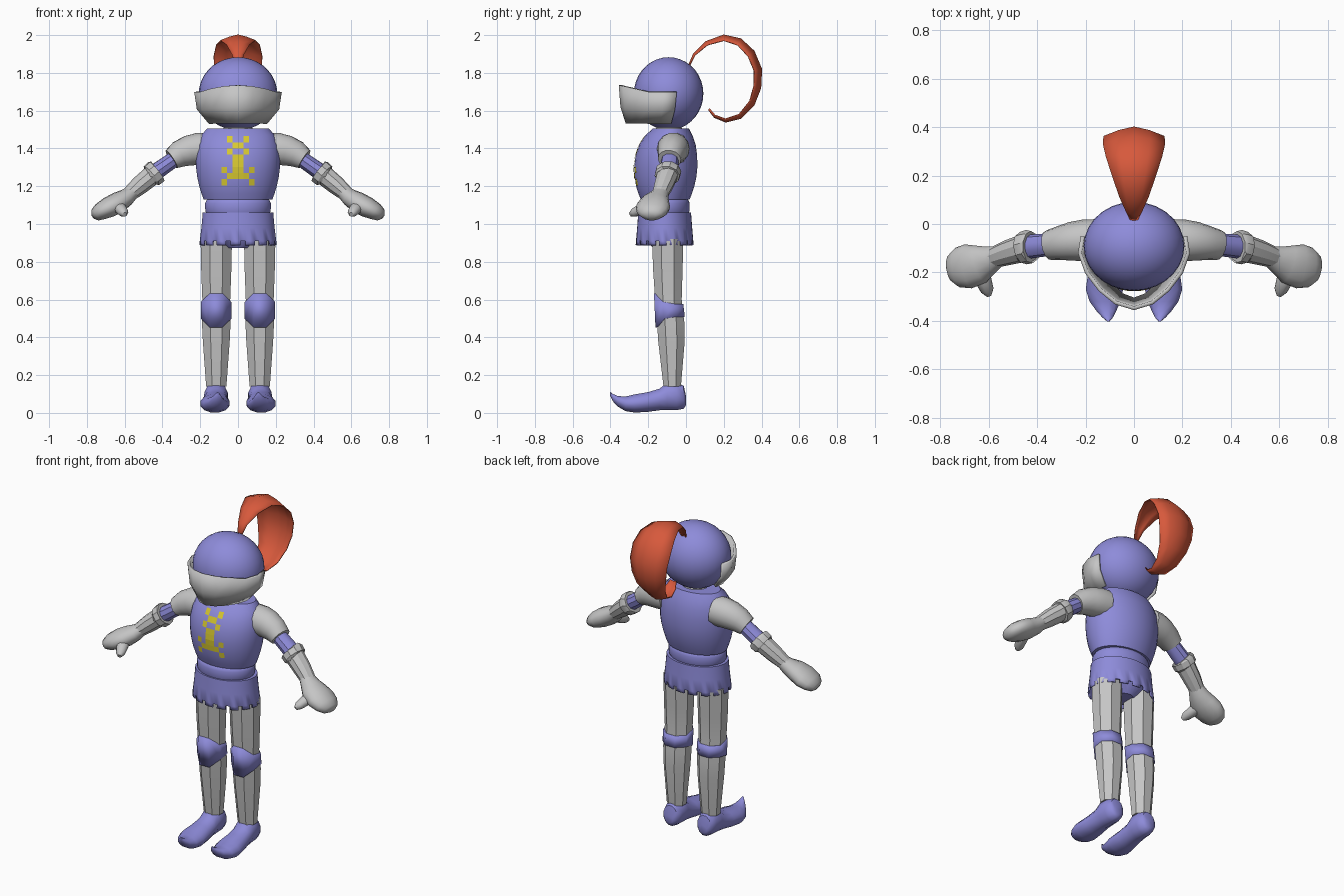
import bpy, bmesh
from math import sin, cos, pi, radians
from mathutils import Vector
from mathutils.bvhtree import BVHTree

if "Cube" in bpy.data.objects:
    bpy.data.objects.remove(bpy.data.objects["Cube"])


def material(name, r, g, b):
    m = bpy.data.materials.new(name)
    m.use_nodes = True
    m.diffuse_color = (r, g, b, 1)
    m.node_tree.nodes["Principled BSDF"].inputs["Base Color"].default_value = (r, g, b, 1)
    return m


purple = material("violet_cloth", 0.27, 0.26, 0.70)
grey = material("grey_armour", 0.56, 0.56, 0.56)
red = material("red_feather", 0.68, 0.10, 0.045)
yellow = material("yellow_emblem", 0.68, 0.58, 0.03)


def finish(name, bm, mat, mirror=False, thick=0, angle=35, offset=-1):
    bmesh.ops.recalc_face_normals(bm, faces=bm.faces)
    mesh = bpy.data.meshes.new(name)
    bm.to_mesh(mesh)
    bm.free()
    mesh.materials.append(mat)
    ob = bpy.data.objects.new(name, mesh)
    bpy.context.collection.objects.link(ob)
    bpy.ops.object.select_all(action='DESELECT')
    ob.select_set(True)
    bpy.context.view_layer.objects.active = ob
    bpy.ops.object.shade_smooth_by_angle(angle=radians(angle))
    if thick:
        s = ob.modifiers.new("thickness", 'SOLIDIFY')
        s.thickness, s.offset = thick, offset
    if mirror:
        ob.modifiers.new("mirror", 'MIRROR').use_mirror_merge = False
    return ob


def loft(name, rings, mat, closed=True, caps=True, skip=None, **options):
    """Skin a list of equal-length point rings."""
    bm = bmesh.new()
    rows = [[bm.verts.new(p) for p in ring] for ring in rings]
    n = len(rows[0])
    for r in range(len(rows) - 1):
        for i in range(n if closed else n - 1):
            if not (skip and skip(r, i)):
                j = (i + 1) % n
                bm.faces.new((rows[r][i], rows[r][j], rows[r + 1][j], rows[r + 1][i]))
    if closed and caps:
        bm.faces.new(rows[0])
        bm.faces.new(rows[-1])
    return finish(name, bm, mat, **options)


def ellipse(cx, cy, z, rx, ry, n=32):
    """Horizontal ring with flat sides facing the axes."""
    turns = [2 * pi * (i + 0.5) / n for i in range(n)]
    return [Vector((cx + rx * cos(a), cy + ry * sin(a), z)) for a in turns]


def tube(name, stops, mat, n=14, **options):
    """Skin along a path of (x, y, z, flat radius, upright radius)."""
    pts = [Vector(s[:3]) for s in stops]
    rings = []
    for k, s in enumerate(stops):
        d = (pts[min(k + 1, len(pts) - 1)] - pts[max(k - 1, 0)]).normalized()
        u = d.cross(Vector((0, 0, 1))).normalized()
        v = u.cross(d)
        turns = [2 * pi * i / n for i in range(n)]
        rings.append([pts[k] + u * s[3] * cos(a) + v * s[4] * sin(a) for a in turns])
    return loft(name, rings, mat, **options)


# Helmet
bm = bmesh.new()
bmesh.ops.create_uvsphere(bm, u_segments=28, v_segments=18, radius=1)
for v in bm.verts:
    v.co = Vector((v.co.x * 0.208, v.co.y * 0.184 - 0.092, v.co.z * 0.193 + 1.69))
finish("helmet", bm, purple, angle=60)

# Visor: half outlines at top, middle and bottom, reflected across x
top = [(0.212, -0.05), (0.224, -0.12), (0.195, -0.2), (0.14, -0.272), (0.075, -0.325), (0, -0.348)]
rings = []
for scale, y_scale, y_shift, z, lift in ((1, 1, 0, 1.70, 0.035), (0.94, 0.94, -0.012, 1.61, 0.01),
                                         (0.66, 0.78, -0.04, 1.535, 0)):
    half = [Vector((x * scale, y * y_scale + y_shift, z + lift * max(0, -y - 0.2) / 0.148))
            for x, y in top]
    rings.append(half + [Vector((-p.x, p.y, p.z)) for p in half[-2::-1]])
loft("visor", rings, grey, closed=False, thick=0.016, angle=40, offset=0)

# Plume: curled ribbon whose edges bend toward the curl centre
curl = Vector((0, 0.2, 1.77))
spine = [(0.01, 1.83, 0.012), (0.04, 1.9, 0.03), (0.105, 1.965, 0.06), (0.2, 2.0, 0.09),
         (0.29, 1.98, 0.115), (0.36, 1.915, 0.128), (0.4, 1.82, 0.125), (0.395, 1.72, 0.115),
         (0.36, 1.63, 0.095), (0.29, 1.56, 0.07), (0.21, 1.54, 0.05), (0.15, 1.565, 0.035),
         (0.12, 1.605, 0.02)]
rings = []
for y, z, w in spine:
    mid = Vector((0, y, z))
    inward = (curl - mid).normalized()
    rings.append([mid + Vector((w * t, 0, 0)) + inward * 0.32 * w * abs(t) ** 1.4
                  for t in (-1, -0.5, 0, 0.5, 1)])
loft("plume", rings, red, closed=False, thick=0.006, angle=40, offset=0)

# Collar, breastplate and waist
loft("collar", [ellipse(0, -0.09, z, r, r * 0.9) for z, r in ((1.49, 0.085), (1.52, 0.07), (1.56, 0.075))], grey)
torso_profile = [(1.13, 0.183, -0.11, 0.13), (1.16, 0.194, -0.11, 0.142), (1.2, 0.206, -0.11, 0.155),
                 (1.25, 0.217, -0.108, 0.164), (1.3, 0.223, -0.107, 0.168), (1.36, 0.225, -0.104, 0.164),
                 (1.42, 0.216, -0.098, 0.15), (1.47, 0.195, -0.09, 0.125), (1.505, 0.165, -0.08, 0.096)]
torso = loft("breastplate", [ellipse(0, y, z, rx, ry) for z, rx, y, ry in torso_profile], purple)
loft("waist_band", [ellipse(0, -0.115, z, r, r * 0.77) for z, r in
                    ((1.05, 0.165), (1.07, 0.174), (1.11, 0.175), (1.125, 0.168), (1.14, 0.15))], purple)

# Skirt with a notched hem, and the hips inside it
loft("skirt", [ellipse(0, -0.113, z, rx, ry, 48) for z, rx, ry in
               ((1.062, 0.15, 0.11), (1.06, 0.187, 0.14), (0.98, 0.194, 0.146),
                (0.91, 0.203, 0.152), (0.888, 0.205, 0.154))],
     purple, caps=False, skip=lambda r, i: r == 3 and i % 3 == 0, thick=0.01)
loft("hips", [ellipse(0, -0.105, z, rx, ry) for z, rx, ry in
              ((1.05, 0.17, 0.125), (0.94, 0.17, 0.12), (0.872, 0.06, 0.07))], purple)

# Chequered emblem: small plates wrapped onto the breastplate
surface = BVHTree.FromPolygons([v.co for v in torso.data.vertices],
                               [p.vertices[:] for p in torso.data.polygons])
pattern = [".X..X.", "..XX..", ".X..X.", "..XX..", "..XX..", "X.XX.X", ".XXXX.", "X....X"]
cell, cell_h, emblem_top = 0.029, 0.0325, 1.465
bm = bmesh.new()
for row, line in enumerate(pattern):
    for col, mark in enumerate(line):
        if mark == "X":
            corners = []
            for dc, dr in ((0, 1), (1, 1), (1, 0), (0, 0)):
                x, z = (col + dc - 3) * cell, emblem_top - (row + dr) * cell_h
                hit = surface.ray_cast(Vector((x, -1, z)), Vector((0, 1, 0)))[0]
                corners.append(bm.verts.new(hit - Vector((0, 0.004, 0))))
            bm.faces.new(corners)
bm.normal_update()
finish("chest_emblem", bm, yellow)

# Arms
tube("shoulder_guards", [(0.16, -0.065, 1.40, 0.085, 0.085), (0.21, -0.068, 1.397, 0.086, 0.087),
                         (0.26, -0.072, 1.388, 0.08, 0.082), (0.31, -0.08, 1.37, 0.07, 0.072),
                         (0.352, -0.088, 1.343, 0.062, 0.056)], grey, mirror=True)
tube("upper_arms", [(0.3, -0.08, 1.37, 0.045, 0.042), (0.45, -0.095, 1.265, 0.05, 0.046)],
     purple, n=10, mirror=True)
tube("gauntlet_cuffs", [(0.426, -0.093, 1.282, 0.064, 0.062), (0.432, -0.093, 1.278, 0.07, 0.067),
                        (0.458, -0.1, 1.256, 0.068, 0.065), (0.464, -0.1, 1.252, 0.058, 0.054)],
     grey, n=10, mirror=True, angle=30)
tube("forearm_guards", [(0.45, -0.098, 1.262, 0.058, 0.054), (0.52, -0.118, 1.205, 0.052, 0.05),
                        (0.59, -0.142, 1.145, 0.042, 0.038)], grey, n=10, mirror=True, angle=30)
tube("mittens", [(0.555, -0.13, 1.172, 0.042, 0.036), (0.59, -0.145, 1.142, 0.056, 0.046),
                 (0.635, -0.165, 1.115, 0.08, 0.055), (0.685, -0.175, 1.088, 0.092, 0.055),
                 (0.73, -0.18, 1.065, 0.082, 0.046), (0.757, -0.183, 1.047, 0.056, 0.034),
                 (0.768, -0.185, 1.04, 0.025, 0.015)], grey, mirror=True, angle=60)
tube("thumbs", [(0.64, -0.18, 1.1, 0.036, 0.03), (0.622, -0.235, 1.08, 0.034, 0.03),
                (0.606, -0.275, 1.06, 0.027, 0.024), (0.6, -0.295, 1.05, 0.012, 0.012)],
     grey, n=10, mirror=True, angle=60)

# Legs and knee guards
leg_profile = [(0.92, 0.09, -0.097, 0.09), (0.75, 0.086, -0.096, 0.084), (0.6, 0.08, -0.093, 0.076),
               (0.48, 0.082, -0.081, 0.078), (0.38, 0.077, -0.077, 0.076), (0.14, 0.058, -0.073, 0.05)]
loft("leg_armour", [ellipse(0.115, y, z, rx, ry, 8) for z, rx, y, ry in leg_profile],
     grey, mirror=True, angle=30)


def knee_ring(side):
    ring = ellipse(0.116, -0.092 + 0.004 * (1 - side), 0.543, 0.087, 0.084, 8)
    for p in ring:
        p.z += side * (0.09 if p.y < -0.15 else 0.045 if p.y < -0.1 else 0.034)
    return ring


loft("knee_guards", [knee_ring(-1), knee_ring(1)], purple, caps=False, mirror=True, thick=0.014, angle=30)

# Shoes with upturned toes: (y, sole, top, half width, x)
shoe_profile = [(0.0, 0.04, 0.09, 0.025, 0.115), (-0.012, 0.02, 0.145, 0.048, 0.115),
                (-0.05, 0.012, 0.165, 0.06, 0.115), (-0.1, 0.012, 0.165, 0.064, 0.116),
                (-0.14, 0.012, 0.13, 0.064, 0.118), (-0.2, 0.004, 0.112, 0.072, 0.12),
                (-0.27, 0, 0.1, 0.08, 0.122), (-0.32, 0.008, 0.088, 0.066, 0.12),
                (-0.36, 0.032, 0.09, 0.042, 0.114), (-0.385, 0.058, 0.1, 0.024, 0.109),
                (-0.402, 0.09, 0.112, 0.006, 0.106)]
rings = []
for y, low, high, w, x in shoe_profile:
    turns = [2 * pi * (i + 0.5) / 12 for i in range(12)]
    rings.append([Vector((x + w * cos(a), y, (low + high) / 2 + (high - low) / 2 * sin(a))) for a in turns])
loft("shoes", rings, purple, mirror=True, angle=45)
